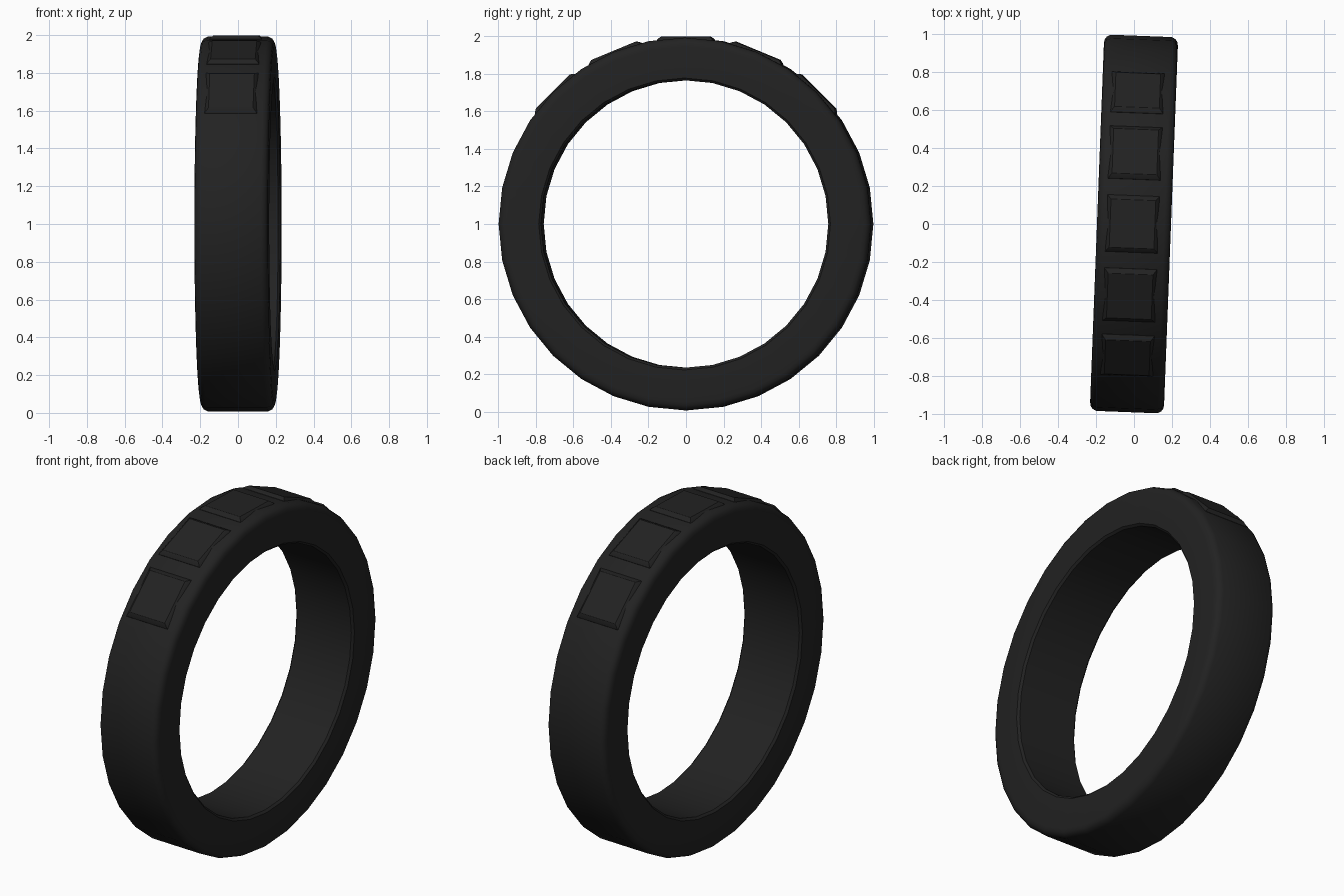
import bpy, bmesh, math
from mathutils import Matrix, Vector

if "Cube" in bpy.data.objects:
    bpy.data.objects.remove(bpy.data.objects["Cube"])

SEG, R_OUT, R_IN, HALF_W = 32, 0.992, 0.765, 0.195
CENTER = Vector((0, 0, 1.0))
TILT = Matrix.Translation(CENTER) @ Matrix.Rotation(math.radians(-2.2), 4, 'Z')

rubber = bpy.data.materials.new("black_rubber")
rubber.diffuse_color = (0.016, 0.016, 0.016, 1)
rubber.use_nodes = True
rubber.node_tree.nodes["Principled BSDF"].inputs["Base Color"].default_value = rubber.diffuse_color


def finish(name, bm, angle):
    bmesh.ops.recalc_face_normals(bm, faces=bm.faces)
    me = bpy.data.meshes.new(name)
    bm.to_mesh(me)
    bm.free()
    ob = bpy.data.objects.new(name, me)
    bpy.context.collection.objects.link(ob)
    me.materials.append(rubber)
    ob.matrix_world = TILT
    bpy.ops.object.select_all(action='DESELECT')
    ob.select_set(True)
    bpy.context.view_layer.objects.active = ob
    bpy.ops.object.shade_smooth_by_angle(angle=math.radians(angle))
    return ob


# Ring band: half profile (x, radius) mirrored, then swept round the x axis
half = [(HALF_W - 0.012, R_IN), (HALF_W, R_IN + 0.012), (HALF_W, R_OUT - 0.045),
        (HALF_W - 0.004, R_OUT - 0.025), (HALF_W - 0.014, R_OUT - 0.010),
        (HALF_W - 0.035, R_OUT)]
profile = half + [(-x, r) for x, r in reversed(half)]
bm = bmesh.new()
rings = []
for i in range(SEG):
    a = 2 * math.pi * i / SEG
    rings.append([bm.verts.new((x, r * math.sin(a), r * math.cos(a))) for x, r in profile])
n = len(profile)
for i in range(SEG):
    p, q = rings[i], rings[(i + 1) % SEG]
    for j in range(n):
        k = (j + 1) % n
        bm.faces.new((p[j], p[k], q[k], q[j]))
finish("ring_band", bm, 40)

# Five raised flat pads with sloped sides along the top of the ring
for i in range(-2, 3):
    bm = bmesh.new()
    loops = []
    for hx, hy, z in ((0.138, 0.15, 0.95), (0.138, 0.15, 0.979),
                      (0.132, 0.143, 0.987), (0.118, 0.127, 0.998)):
        loops.append([bm.verts.new((sx * hx - 0.008, sy * hy, z))
                      for sx, sy in ((-1, -1), (1, -1), (1, 1), (-1, 1))])
    for lo, hi in zip(loops, loops[1:]):
        for j in range(4):
            k = (j + 1) % 4
            bm.faces.new((lo[j], lo[k], hi[k], hi[j]))
    bm.faces.new(loops[0][::-1])
    bm.faces.new(loops[-1])
    bm.transform(Matrix.Rotation(math.radians(22.5 * i), 4, 'X'))
    finish(f"raised_pad_{i + 3}", bm, 25)
